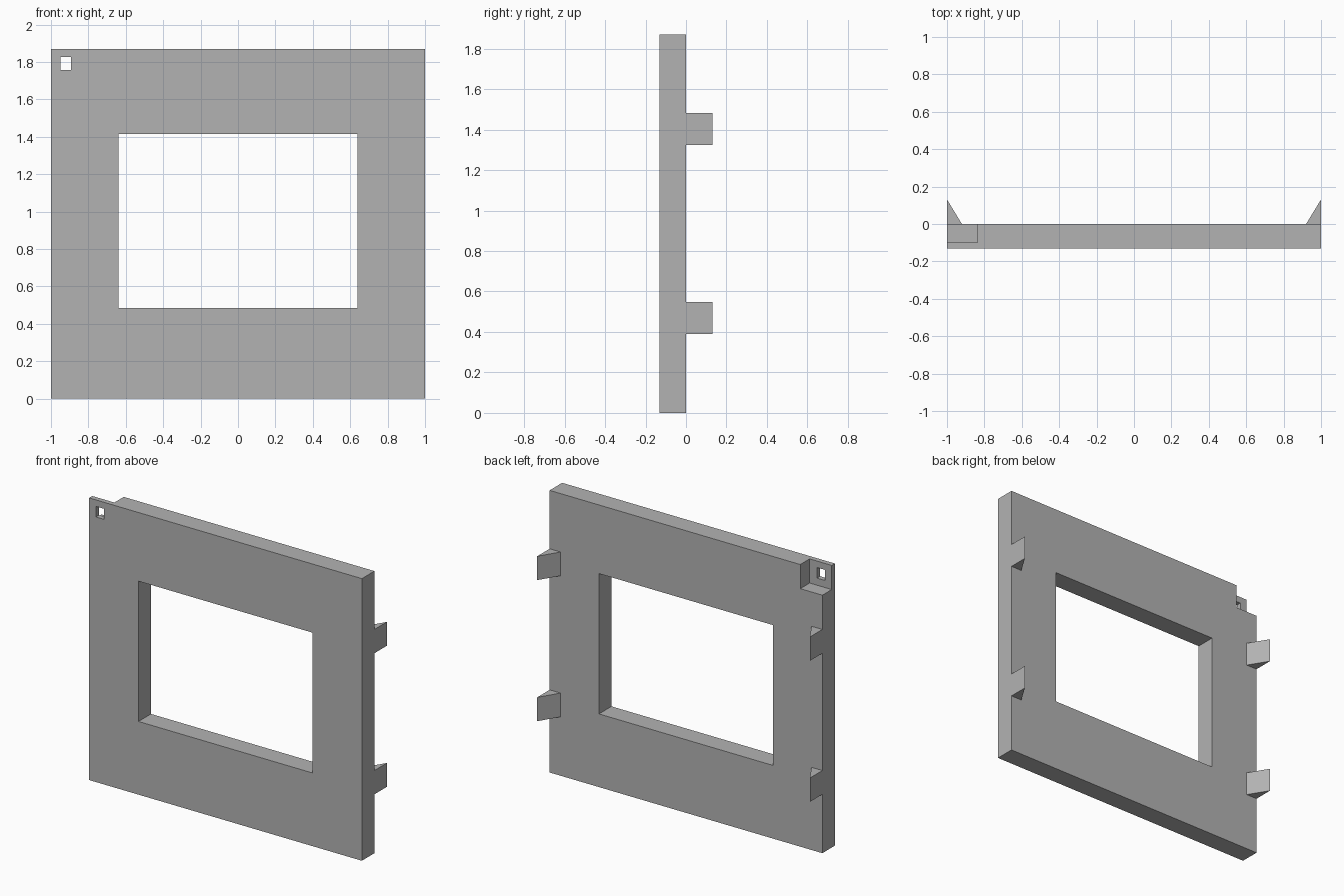
import bpy
import bmesh

cube = bpy.data.objects.get("Cube")
if cube:
    bpy.data.objects.remove(cube, do_unlink=True)

WIDTH, HEIGHT, DEPTH = 2.0, 1.87, 0.131

grey = bpy.data.materials.new("plain grey")
grey.use_nodes = True
colour = (0.45, 0.45, 0.45, 1)
grey.diffuse_color = colour
grey.node_tree.nodes["Principled BSDF"].inputs["Base Color"].default_value = colour


def prism(name, outline, z0, z1):
    """Extrude an x-y outline from z0 up to z1."""
    bm = bmesh.new()
    face = bm.faces.new([bm.verts.new((x, y, z0)) for x, y in outline])
    top = bmesh.ops.extrude_face_region(bm, geom=[face])["geom"]
    bmesh.ops.translate(bm, vec=(0, 0, z1 - z0),
                        verts=[v for v in top if isinstance(v, bmesh.types.BMVert)])
    bmesh.ops.recalc_face_normals(bm, faces=bm.faces)
    mesh = bpy.data.meshes.new(name)
    bm.to_mesh(mesh)
    bm.free()
    mesh.materials.append(grey)
    obj = bpy.data.objects.new(name, mesh)
    bpy.context.collection.objects.link(obj)
    return obj


def box(name, x0, x1, y0, y1, z0, z1):
    return prism(name, [(x0, y0), (x1, y0), (x1, y1), (x0, y1)], z0, z1)


def cut(target, cutter):
    """Subtract the cutter from the target, then discard the cutter."""
    cutter.hide_render = True
    mod = target.modifiers.new("cut", "BOOLEAN")
    mod.operation = "DIFFERENCE"
    mod.solver = "EXACT"
    mod.object = cutter
    bpy.context.view_layer.objects.active = target
    bpy.ops.object.modifier_apply(modifier=mod.name)
    bpy.data.objects.remove(cutter, do_unlink=True)


# Panel with its window, the rear corner notch and the small slot through it
panel = box("panel", -WIDTH / 2, WIDTH / 2, -DEPTH, 0, 0, HEIGHT)
cut(panel, box("window_cutter", -0.638, 0.638, -0.5, 0.5, 0.485, 1.415))
cut(panel, box("notch_cutter", -1.2, -0.838, -0.098, 0.2, 1.71, 2.1))
cut(panel, box("slot_cutter", -0.95, -0.892, -0.5, 0.5, 1.757, 1.827))

# Wedge clips on the back, two on each side
for side, sx in (("left", 1), ("right", -1)):
    for level, z in (("lower", 0.39), ("upper", 1.325)):
        prism(f"{side}_{level}_clip",
              [(sx, 0), (sx, DEPTH), (sx * 0.92, 0)], z, z + 0.158)
